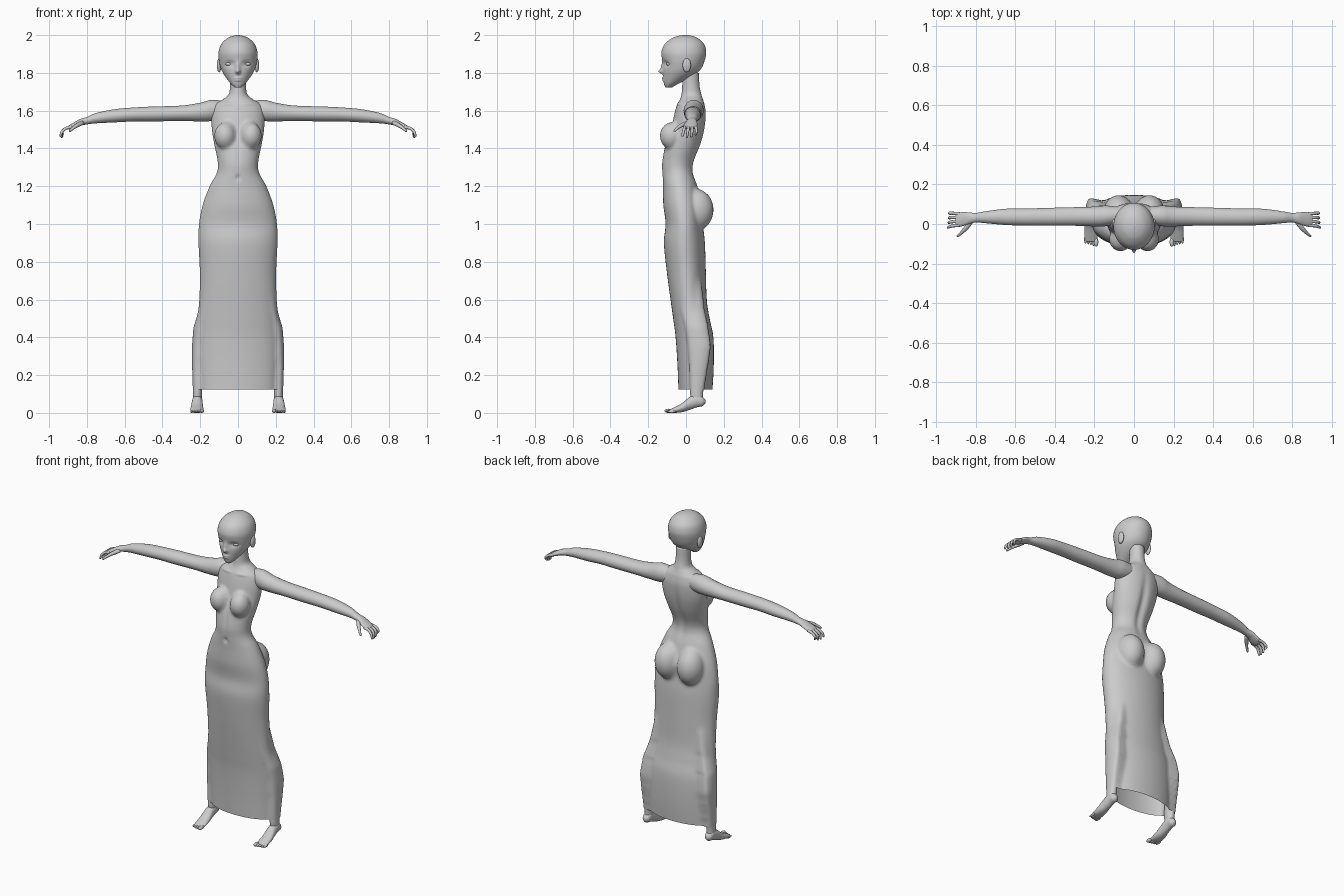
import bpy, bmesh, math
from mathutils import Vector, Matrix

if "Cube" in bpy.data.objects:
    bpy.data.objects.remove(bpy.data.objects["Cube"])

grey = bpy.data.materials.new("clay_grey")
grey.diffuse_color = (0.6, 0.6, 0.6, 1)
grey.use_nodes = True
grey.node_tree.nodes["Principled BSDF"].inputs["Base Color"].default_value = grey.diffuse_color


def spline(rows, n=6):
    """Catmull-Rom through rows of numbers."""
    out = []
    for i in range(len(rows) - 1):
        p = [rows[max(0, min(len(rows) - 1, i + k))] for k in (-1, 0, 1, 2)]
        for s in range(n):
            t = s / n
            out.append([0.5 * (2 * b + (c - a) * t + (2 * a - 5 * b + 4 * c - d) * t * t
                        + (3 * b - a - 3 * c + d) * t ** 3) for a, b, c, d in zip(*p)])
    return out + [list(rows[-1])]


def skin(bm, rings, open_start=False):
    """Bridge rings of points and cap the ends."""
    vs = [[bm.verts.new(p) for p in ring] for ring in rings]
    faces = [bm.faces.new(vs[-1])]
    if not open_start:
        faces.append(bm.faces.new(vs[0]))
    for a, b in zip(vs, vs[1:]):
        for k in range(len(a)):
            j = (k + 1) % len(a)
            faces.append(bm.faces.new((a[k], a[j], b[j], b[k])))
    bmesh.ops.recalc_face_normals(bm, faces=faces)


def loft(bm, axis, rows, sx=1, seg=32, n=6, shape=None, open_start=False):
    """Row = position on axis, centre, half width, low, high."""
    rings = []
    for t, c, r, lo, hi in spline(rows, n):
        ring = []
        for k in range(seg):
            a = 2 * math.pi * (k + .5) / seg
            u = c + r * math.cos(a)
            v = (lo + hi) / 2 + (hi - lo) / 2 * math.sin(a)
            x, y, z = {"z": (u, v, t), "x": (t, u, v), "y": (u, t, v)}[axis]
            p = Vector((x * sx, y, z))
            ring.append(shape(p, (lo + hi) / 2) if shape else p)
        rings.append(ring)
    skin(bm, rings, open_start)


def ball(bm, centre, radii):
    m = Matrix.Translation(centre) @ Matrix.Diagonal((*radii, 1))
    bmesh.ops.create_uvsphere(bm, u_segments=20, v_segments=12, radius=1, matrix=m)


def tube(bm, points, sx):
    """Tapered finger along points x, y, z, radius with a round tip."""
    pts = spline(points, 4)
    pos = [Vector((p[0] * sx, p[1], p[2])) for p in pts]
    rings = []
    for i, p in enumerate(pos):
        d = pos[min(i + 1, len(pos) - 1)] - pos[max(i - 1, 0)]
        q = d.to_track_quat("Z", "Y")
        r = pts[i][3]
        rings.append([p + q @ Vector((r * math.cos(k * math.pi / 6), r * math.sin(k * math.pi / 6), 0))
                      for k in range(12)])
    skin(bm, rings)
    ball(bm, pos[-1], (pts[-1][3],) * 3)


def finish(name, bm, soften=0):
    for f in bm.faces:
        f.smooth = True
    me = bpy.data.meshes.new(name)
    bm.to_mesh(me)
    bm.free()
    me.materials.append(grey)
    ob = bpy.data.objects.new(name, me)
    bpy.context.collection.objects.link(ob)
    if soften:
        mod = ob.modifiers.new("soften", "SMOOTH")
        mod.factor, mod.iterations = 0.5, soften


def bump(d, w):
    return math.exp(-(d / w) ** 2)


# Swellings blended into the body: chest and hips (centre, radii), and legs by height
swells = [((.068, -.077, 1.467), (.057, .061, .072)), ((.077, .056, 1.075), (.079, .09, .11))]
leg_rows = [(.12, .213, .026, .02, .098), (.25, .215, .028, .015, .12),
            (.35, .213, .031, .01, .138), (.45, .2, .036, -.005, .122),
            (.55, .17, .036, -.03, .1), (.7, .14, .04, -.05, .08)]


def ovals_at(z):
    out = []
    for c, r in swells:
        h = 1 - ((z - c[2]) / r[2]) ** 2
        if h > .01:
            out.append((c[0], c[1], r[0] * h ** .5, r[1] * h ** .5))
    for a, b in zip(leg_rows, leg_rows[1:]):
        if a[0] <= z < b[0]:
            t = (z - a[0]) / (b[0] - a[0])
            c, r, lo, hi = [p + (q - p) * t for p, q in zip(a[1:], b[1:])]
            out.append((c, (lo + hi) / 2, r, (hi - lo) / 2))
    return out


def shape_body(p, cy):
    """Push the body outline out to the swellings, then carve fine details."""
    side = -1 if p.x < 0 else 1
    dx, dy = abs(p.x), p.y - cy
    length = math.hypot(dx, dy)
    dx, dy = dx / length, dy / length
    for ox, oy, a, b in ovals_at(p.z):
        oy -= cy
        qa = (dx / a) ** 2 + (dy / b) ** 2
        qb = dx * ox / a ** 2 + dy * oy / b ** 2
        disc = qb * qb - qa * ((ox / a) ** 2 + (oy / b) ** 2 - 1)
        if disc > 0:
            far = (qb + disc ** .5) / qa
            h = max(.012 - abs(far - length), 0) / .012
            length = max(far, length) + h * h * .003
    q = Vector((side * dx * length, cy + dy * length, p.z))
    if dy > .3:      # spine groove
        q.y -= .014 * bump(q.x, .022) * bump(q.z - 1.4, .16)
    if dy < -.3:     # navel, breastbone, collar bones
        q.y += .012 * bump(q.x, .01) * bump(q.z - 1.245, .013)
        q.y += .005 * bump(q.x, .012) * bump(q.z - 1.38, .1)
        q.y -= .006 * bump(abs(q.x) - .06, .04) * bump(q.z - 1.637, .008)
    return q


# Body: long open-bottomed skirt, torso and neck
bm = bmesh.new()
body_rows = [
    (.122, .207, -.04, .14), (.25, .213, -.045, .147), (.4, .217, -.055, .145),
    (.5, .21, -.068, .125), (.6, .204, -.082, .11), (.75, .202, -.102, .105),
    (.9, .209, -.117, .1), (1.0, .206, -.108, .09), (1.1, .187, -.12, .085),
    (1.2, .15, -.122, .062), (1.27, .112, -.126, .04), (1.33, .107, -.127, .045),
    (1.42, .125, -.11, .08), (1.5, .138, -.08, .1), (1.58, .14, -.062, .107),
    (1.63, .125, -.048, .1), (1.66, .08, -.032, .09), (1.685, .05, -.024, .082),
    (1.73, .042, -.02, .072), (1.8, .042, -.02, .068)]
loft(bm, "z", [(z, 0, w, f, b) for z, w, f, b in body_rows], 1, 112, 8, shape_body, True)
finish("body_and_skirt", bm, 3)


def shape_head(p, cy):
    """Eye sockets, nose and lips."""
    if p.y < -.04:
        p.y += .012 * bump(abs(p.x) - .045, .024) * bump(p.z - 1.848, .016)
        p.y -= .024 * bump(p.x, .012) * bump(p.z - 1.808, .012)
        p.y -= .011 * bump(p.x, .011) * bump(p.z - 1.832, .02)
        p.y -= .008 * bump(p.x, .018) * (bump(p.z - 1.772, .005) + bump(p.z - 1.76, .005))
    return p


# Head
bm = bmesh.new()
head_rows = [
    (1.722, .016, -.108, -.075), (1.74, .036, -.116, -.045), (1.77, .06, -.12, .015),
    (1.8, .08, -.122, .06), (1.83, .093, -.122, .085), (1.87, .102, -.126, .1),
    (1.91, .103, -.13, .107), (1.95, .09, -.114, .097), (1.98, .062, -.08, .068),
    (1.994, .034, -.048, .04), (2.0, .006, -.018, .008)]
loft(bm, "z", [(z, 0, w, f, b) for z, w, f, b in head_rows], 1, 128, 8, shape_head)
finish("head", bm, 1)

for s, side in ((-1, "right"), (1, "left")):
    # Eye and ear
    bm = bmesh.new()
    ball(bm, (s * .045, -.088, 1.847), (.023, .016, .011))
    finish(side + "_eye", bm)
    bm = bmesh.new()
    ball(bm, (s * .1, .004, 1.84), (.012, .022, .037))
    finish(side + "_ear", bm)

    # Arm
    bm = bmesh.new()
    loft(bm, "x", [(.06, .045, .04, 1.56, 1.65), (.14, .041, .052, 1.545, 1.657),
                   (.2, .038, .05, 1.543, 1.642), (.3, .038, .047, 1.545, 1.627),
                   (.45, .036, .045, 1.543, 1.622), (.55, .035, .043, 1.543, 1.617),
                   (.65, .036, .041, 1.538, 1.608), (.75, .034, .03, 1.533, 1.588),
                   (.8, .032, .024, 1.527, 1.567), (.835, .029, .03, 1.52, 1.556),
                   (.87, .024, .036, 1.506, 1.537), (.895, .022, .033, 1.501, 1.522),
                   (.903, .022, .022, 1.506, 1.516)], s)
    finish(side + "_arm_and_palm", bm)

    # Fingers and thumb
    bm = bmesh.new()
    for i in range(4):
        y = -.006 + .019 * i
        drop = (0, .006, .004, -.006)[i]
        tube(bm, [(.88, y, 1.514, .009), (.912, y - .003 + .002 * i, 1.506, .008),
                  (.932, y - .008 + .004 * i, 1.488, .0075),
                  (.939 - .004 * i, y - .012 + .004 * i, 1.468 - drop, .006)], s)
    tube(bm, [(.825, .01, 1.535, .012), (.85, -.022, 1.523, .011),
              (.872, -.045, 1.508, .008), (.89, -.06, 1.492, .006)], s)
    finish(side + "_fingers", bm)

    # Foot: ankle, raised heel, toes
    bm = bmesh.new()
    loft(bm, "z", [(.05, .215, .022, .03, .09), (.1, .214, .024, .022, .09),
                   (.15, .213, .024, .022, .097), (.2, .212, .022, .025, .105)], s)
    loft(bm, "y", [(-.088, .216, .029, .002, .016), (-.06, .217, .034, .0, .03),
                   (-.02, .217, .033, .004, .052), (.02, .216, .029, .016, .085),
                   (.06, .215, .026, .03, .1), (.088, .215, .022, .036, .085),
                   (.102, .215, .01, .05, .07)], s)
    for i in range(5):
        r = (.011, .008, .0075, .007, .007)[i]
        ball(bm, (s * (.191 + .0135 * i), -.092 + .004 * i, r), (r, .023, r))
    finish(side + "_foot", bm)
